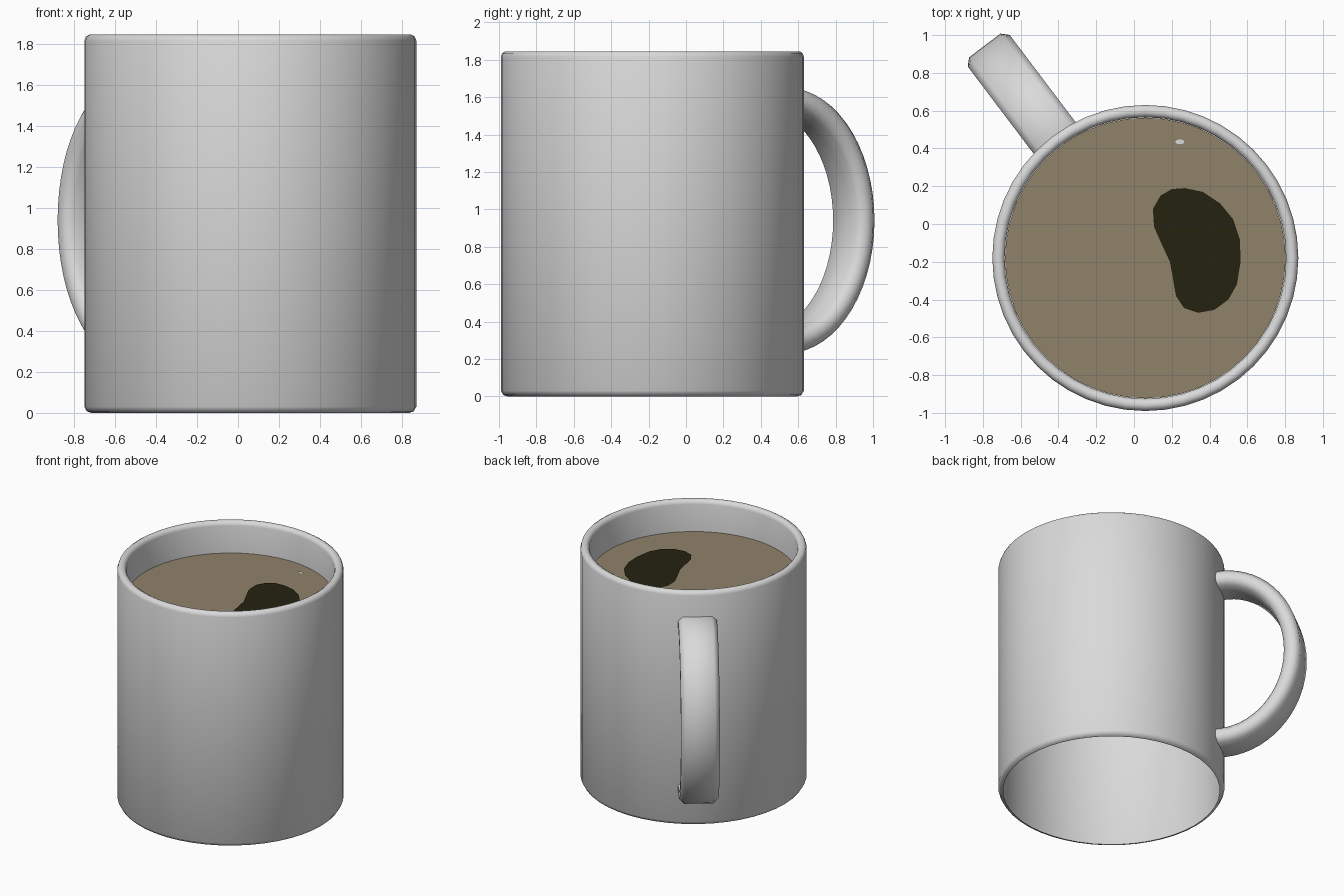
import bpy, bmesh, math
from mathutils import Vector

if "Cube" in bpy.data.objects:
    bpy.data.objects.remove(bpy.data.objects["Cube"])

CX, CY = 0.06, -0.18          # mug axis
LIQUID_Z = 1.60


def material(name, rgb):
    m = bpy.data.materials.new(name)
    m.diffuse_color = (*rgb, 1)
    m.use_nodes = True
    m.node_tree.nodes["Principled BSDF"].inputs["Base Color"].default_value = m.diffuse_color
    return m


ceramic = material("grey ceramic", (0.70, 0.70, 0.70))
coffee = material("milky coffee", (0.28, 0.225, 0.142))
dark = material("dark coffee", (0.018, 0.0165, 0.005))


def finish(name, bm, mat, smooth=True):
    bmesh.ops.recalc_face_normals(bm, faces=bm.faces)
    me = bpy.data.meshes.new(name)
    bm.to_mesh(me)
    bm.free()
    me.materials.append(mat)
    ob = bpy.data.objects.new(name, me)
    bpy.context.collection.objects.link(ob)
    if smooth:
        bpy.ops.object.select_all(action='DESELECT')
        ob.select_set(True)
        bpy.context.view_layer.objects.active = ob
        bpy.ops.object.shade_smooth_by_angle(angle=math.radians(50))
    return ob


def bridge(bm, a, b):
    n = len(a)
    for i in range(n):
        bm.faces.new((a[i], a[(i + 1) % n], b[(i + 1) % n], b[i]))


def plate(name, pts, z, mat):
    bm = bmesh.new()
    f = bm.faces.new([bm.verts.new((x, y, z)) for x, y in pts])
    if f.normal.z < 0:
        f.normal_flip()
    bmesh.ops.triangulate(bm, faces=bm.faces[:])
    me = finish(name, bm, mat, False).data
    if me.polygons[0].normal.z < 0:
        me.flip_normals()


def ellipse(cx, cy, rx, ry, n):
    return [(cx + rx * math.cos(math.tau * i / n), cy + ry * math.sin(math.tau * i / n))
            for i in range(n)]


# Mug body: open-bottomed shell with a rounded rim, lathed about the mug axis
profile = [(0.775, 0), (0.797, 0.007), (0.81, 0.03), (0.81, 1.815), (0.803, 1.835),
           (0.787, 1.845), (0.768, 1.845), (0.752, 1.835), (0.745, 1.815), (0.745, 1.5)]
bm = bmesh.new()
rings = [[bm.verts.new((x, y, z)) for x, y in ellipse(CX, CY, r, r, 48)] for r, z in profile]
for a, b in zip(rings, rings[1:]):
    bridge(bm, a, b)
finish("mug_body", bm, ceramic)

# Handle: chamfered strap swept along a half ellipse, pointing back left
out = Vector((-0.603, 0.798, 0))
side = Vector((0.798, 0.603, 0))
W, T, C = 0.139, 0.06, 0.035   # half width, half thickness, chamfer
section = [(W, T - C), (W - C, T), (C - W, T), (-W, T - C),
           (-W, C - T), (C - W, -T), (W - C, -T), (W, C - T)]
bm = bmesh.new()
rings = []
N = 32
for i in range(N + 1):
    t = math.radians(-95 + 190 * i / N)
    ring = []
    for s, h in section:
        r = 0.82 + (0.53 + h) * math.cos(t)
        z = 0.94 + (0.65 + h) * math.sin(t)
        p = Vector((CX, CY, z)) + out * r + side * s
        ring.append(bm.verts.new(p))
    rings.append(ring)
for a, b in zip(rings, rings[1:]):
    bridge(bm, a, b)
finish("handle", bm, ceramic)

# Coffee surface with a dark patch and a small pale bubble
plate("coffee_surface", ellipse(CX, CY, 0.743, 0.743, 48), LIQUID_Z, coffee)
blob = [(0.10, 0.08), (0.14, 0.15), (0.20, 0.185), (0.27, 0.19), (0.365, 0.17),
        (0.455, 0.11), (0.525, 0.025), (0.56, -0.08), (0.565, -0.195), (0.545, -0.32),
        (0.50, -0.40), (0.425, -0.455), (0.34, -0.47), (0.265, -0.445), (0.222, -0.38),
        (0.206, -0.29), (0.19, -0.20), (0.148, -0.11), (0.106, -0.015)]
plate("dark_patch", blob, LIQUID_Z + 0.006, dark)
plate("bubble", ellipse(0.243, 0.435, 0.024, 0.013, 10), LIQUID_Z + 0.006, ceramic)
